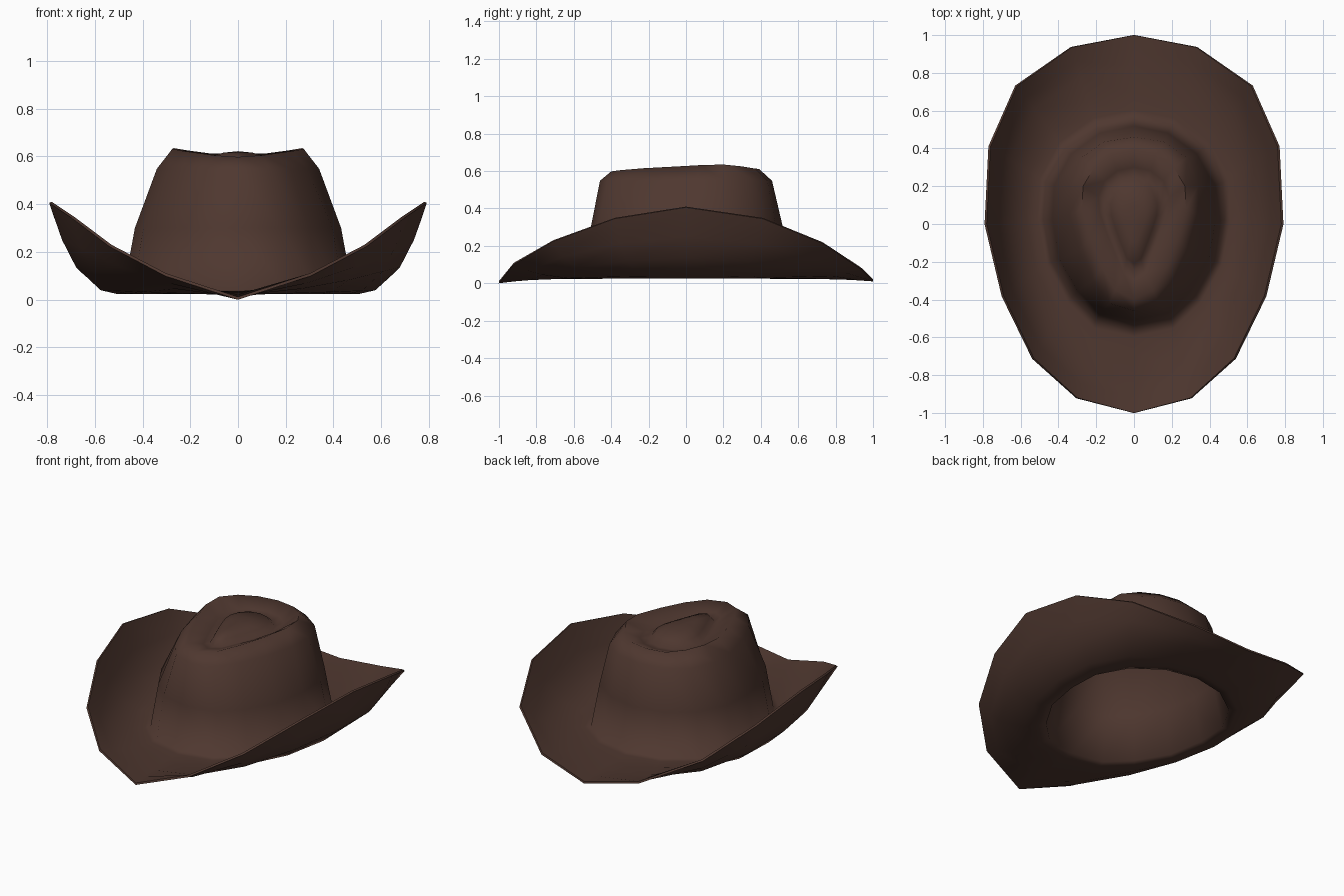
import bpy, bmesh, math

if "Cube" in bpy.data.objects:
    bpy.data.objects.remove(bpy.data.objects["Cube"])

felt = bpy.data.materials.new("dark_brown_felt")
felt.diffuse_color = (0.078, 0.039, 0.029, 1)
felt.use_nodes = True
felt.node_tree.nodes["Principled BSDF"].inputs["Base Color"].default_value = felt.diffuse_color

# Half outlines (right side), running from back centre to front centre
rim = [(0, 1.0, .022), (.33, .935, .085), (.62, .73, .22), (.76, .41, .35), (.78, 0, .41),
       (.69, -.38, .35), (.53, -.71, .23), (.30, -.92, .11), (0, -1.0, .012)]
base = [(0, .56), (.2, .52), (.37, .4), (.47, .22), (.48, .02),
        (.44, -.2), (.33, -.385), (.2, -.51), (0, -.55)]
shoulder = [(0, .46), (.16, .435), (.28, .35), (.34, .2), (.34, .05),
            (.29, -.14), (.22, -.3), (.13, -.42), (0, -.46)]
ridge = [(0, .39, .612), (.12, .37, .613), (.21, .3, .625), (.27, .2, .635), (.275, .08, .632),
         (.23, -.08, .623), (.17, -.23, .615), (.1, -.35, .605), (0, -.4, .598)]
teardrop = [(0, .25), (.07, .235), (.125, .19), (.15, .12), (.145, .05),
            (.115, -.04), (.08, -.13), (.045, -.215), (0, -.245)]


def at_z(half, z, sx=1.0, sy=1.0):
    return [(p[0] * sx, p[1] * sy, z) for p in half]


def full_ring(half):
    return half + [(-x, y, z) for x, y, z in half[-2:0:-1]]


def brim_ring(t):
    """Ring between crown base (t=0) and rim (t=1), curling up at the sides."""
    out = []
    for (bx, by), (rx, ry, rz) in zip(base, rim):
        z0 = .036
        out.append((bx + (rx - bx) * t, by + (ry - by) * t, z0 + (rz - z0) * t ** 2.7))
    return out


# Rings from the brim edge inward and up to the crown dent
halves = [brim_ring(t) for t in (1, .82, .63, .3, .1)]
halves += [at_z(base, .04),
           at_z(base, .30, .9, .925),
           at_z(shoulder, .548),
           ridge,
           at_z(teardrop, .575, 1.25, 1.2),
           at_z(teardrop, .565),
           at_z(teardrop, .60, .82, .85),
           at_z(teardrop, .616, .4, .4)]

bm = bmesh.new()
rings = [[bm.verts.new(p) for p in full_ring(h)] for h in halves]
n = len(rings[0])
for outer, inner in zip(rings, rings[1:]):
    for i in range(n):
        j = (i + 1) % n
        bm.faces.new((outer[i], inner[i], inner[j], outer[j]))
peak = bm.verts.new((0, .02, .622))
for i in range(n):
    bm.faces.new((rings[-1][i], peak, rings[-1][(i + 1) % n]))

mesh = bpy.data.meshes.new("hat")
bm.to_mesh(mesh)
bm.free()
mesh.materials.append(felt)
hat = bpy.data.objects.new("hat", mesh)
bpy.context.collection.objects.link(hat)
bpy.context.view_layer.objects.active = hat
hat.select_set(True)

# Felt thickness, grown inward and down
solid = hat.modifiers.new("thickness", 'SOLIDIFY')
solid.thickness = .012
solid.offset = -1
bpy.ops.object.modifier_apply(modifier=solid.name)
bpy.ops.object.shade_smooth_by_angle(angle=math.radians(80))

# Stand it on the ground
low = min(v.co.z for v in hat.data.vertices)
for v in hat.data.vertices:
    v.co.z -= low
